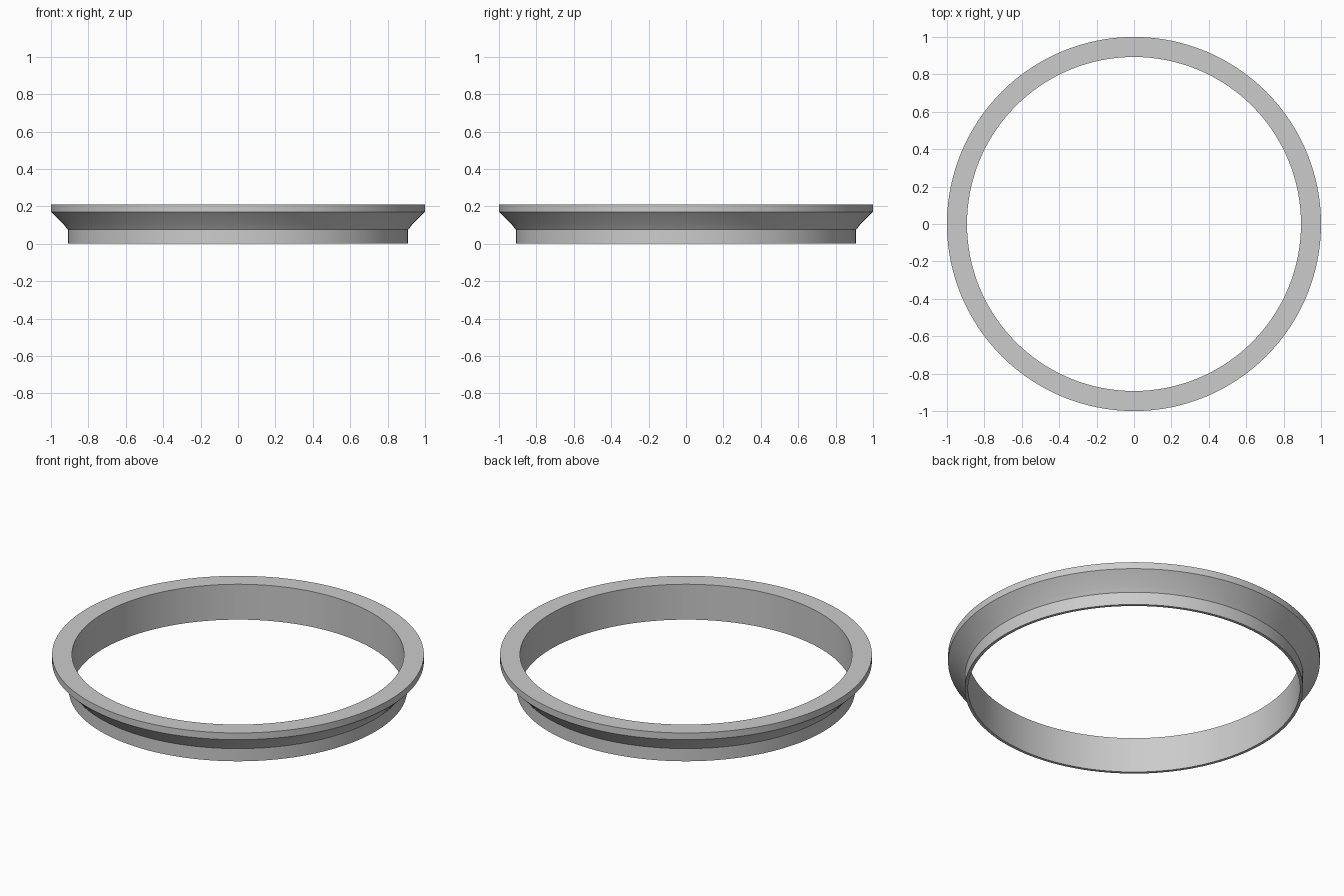
import bpy
import bmesh
import math

if "Cube" in bpy.data.objects:
    bpy.data.objects.remove(bpy.data.objects["Cube"])

# Cross-section as (radius, height), closed loop
PROFILE = [
    (0.893, 0.0), (0.91, 0.0), (0.91, 0.075),       # thin lower collar
    (0.92, 0.087), (0.927, 0.097), (1.0, 0.17),     # small step and flared cone
    (1.0, 0.21), (0.893, 0.21),                     # outer rim and flat top
]
SEGMENTS = 128

grey = bpy.data.materials.new("light_grey")
grey.diffuse_color = (0.6, 0.6, 0.6, 1.0)
grey.use_nodes = True
grey.node_tree.nodes["Principled BSDF"].inputs["Base Color"].default_value = grey.diffuse_color

# Revolve the section into a ring
bm = bmesh.new()
rings = []
for i in range(SEGMENTS):
    a = 2 * math.pi * i / SEGMENTS
    rings.append([bm.verts.new((r * math.cos(a), r * math.sin(a), z)) for r, z in PROFILE])
n = len(PROFILE)
for i in range(SEGMENTS):
    cur, nxt = rings[i], rings[(i + 1) % SEGMENTS]
    for j in range(n):
        k = (j + 1) % n
        bm.faces.new((cur[j], nxt[j], nxt[k], cur[k]))
bmesh.ops.recalc_face_normals(bm, faces=bm.faces[:])

mesh = bpy.data.meshes.new("flanged_ring")
bm.to_mesh(mesh)
bm.free()
mesh.materials.append(grey)
ring = bpy.data.objects.new("flanged_ring", mesh)
bpy.context.collection.objects.link(ring)

# Smooth round walls, crisp profile corners
bpy.context.view_layer.objects.active = ring
ring.select_set(True)
bpy.ops.object.shade_smooth_by_angle(angle=math.radians(20))
